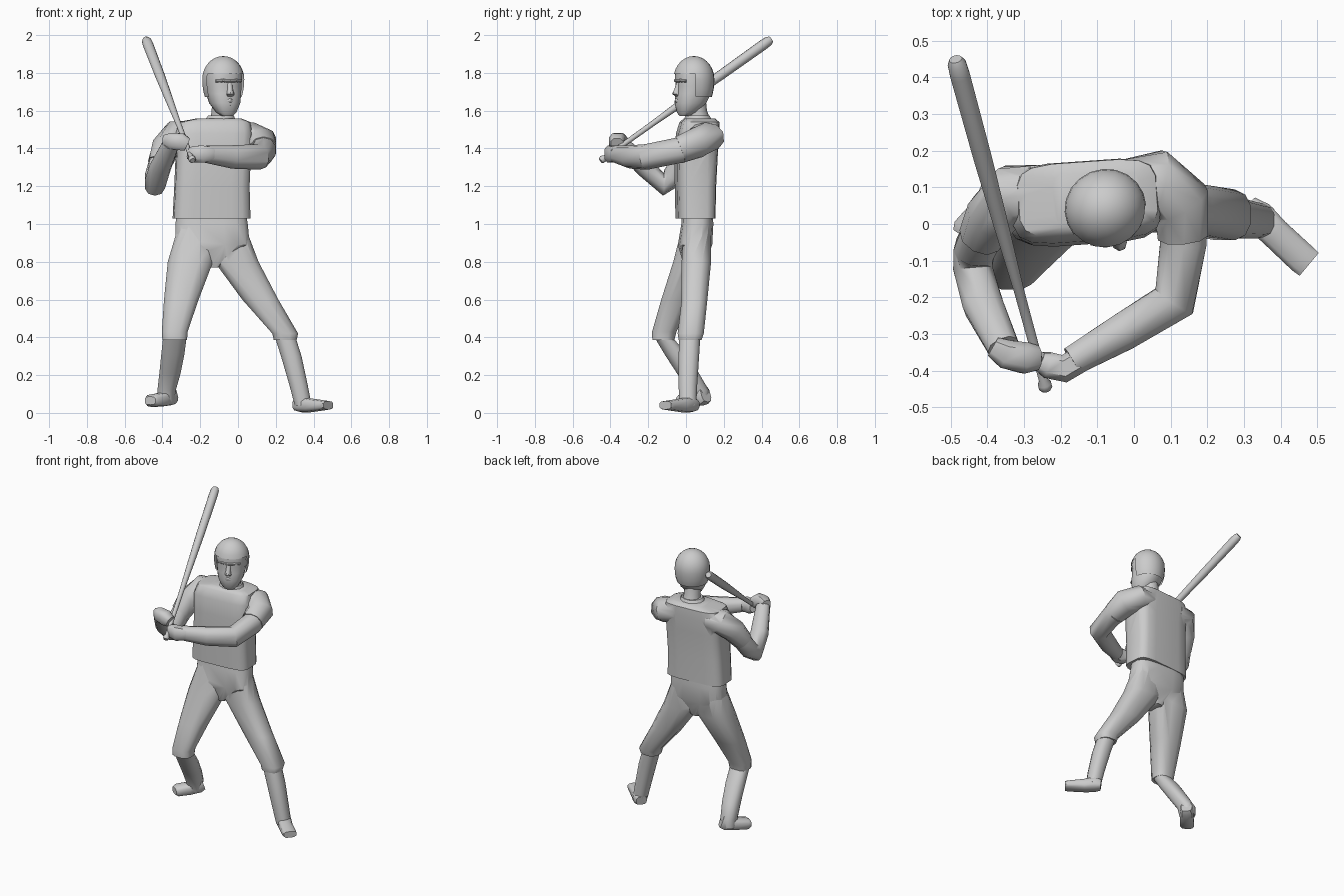
import bpy, bmesh, math
from mathutils import Vector, Matrix

Z = Vector((0, 0, 1))


def smooth(ob, angle=45):
    bpy.ops.object.select_all(action='DESELECT')
    ob.select_set(True)
    bpy.context.view_layer.objects.active = ob
    bpy.ops.object.shade_smooth_by_angle(angle=math.radians(angle))


def finish(name, bm, mat=None):
    if mat:
        bm.transform(mat)
    bmesh.ops.recalc_face_normals(bm, faces=bm.faces)
    me = bpy.data.meshes.new(name)
    bm.to_mesh(me)
    bm.free()
    ob = bpy.data.objects.new(name, me)
    bpy.context.collection.objects.link(ob)
    smooth(ob)
    return ob


def fuse(base, *others):
    """Union the other solids into base and remove them."""
    for o in others:
        mod = base.modifiers.new("union", 'BOOLEAN')
        mod.operation, mod.solver, mod.object = 'UNION', 'EXACT', o
        bpy.context.view_layer.objects.active = base
        bpy.ops.object.modifier_apply(modifier=mod.name)
        bpy.data.objects.remove(o)
    smooth(base)


def loft(name, rings, n=12, p=2.0, flat=False, mat=None):
    """Skin rings (x, y, z, half_width, half_height); flat keeps every ring horizontal."""
    bm = bmesh.new()
    c = [Vector(r[:3]) for r in rings]
    loops = []
    for i, r in enumerate(rings):
        if flat:
            u, v = Vector((1, 0, 0)), Vector((0, 1, 0))
        else:
            t = Vector()
            if i > 0:
                t += (c[i] - c[i - 1]).normalized()
            if i < len(c) - 1:
                t += (c[i + 1] - c[i]).normalized()
            t.normalize()
            u = t.cross(Z).normalized()
            v = u.cross(t)
        loop = []
        for k in range(n):
            a = 2 * math.pi * (k + 0.5) / n
            co, si = math.cos(a), math.sin(a)
            e = 2 / p
            loop.append(bm.verts.new(c[i] + u * r[3] * math.copysign(abs(co) ** e, co)
                                     + v * r[4] * math.copysign(abs(si) ** e, si)))
        loops.append(loop)
    for a, b in zip(loops, loops[1:]):
        for k in range(n):
            bm.faces.new((a[k], a[(k + 1) % n], b[(k + 1) % n], b[k]))
    bm.faces.new(loops[0])
    bm.faces.new(loops[-1])
    return finish(name, bm, mat)


# Jersey body with short sleeves, and collar
TURN = Matrix.Translation((-.14, .05, 0)) @ Matrix.Rotation(math.radians(4), 4, 'Z')
jersey = loft("jersey", [(0, 0, 1.03, .205, .1), (.002, 0, 1.2, .198, .104),
                         (.01, .003, 1.38, .198, .11), (.01, .012, 1.48, .205, .11),
                         (.015, .02, 1.54, .19, .1), (.04, .018, 1.558, .12, .08)],
              n=16, p=4.5, flat=True, mat=TURN)
rear_sleeve = loft("rear_sleeve", [(-.25, .09, 1.475, .075, .07), (-.33, .08, 1.47, .085, .08),
                                   (-.385, .025, 1.4, .075, .076), (-.415, -.03, 1.32, .063, .064)],
                   n=10, p=2.2)
front_sleeve = loft("front_sleeve", [(-.02, .1, 1.48, .08, .06), (.06, .11, 1.462, .096, .08),
                                     (.125, .06, 1.43, .086, .082), (.133, -.03, 1.395, .072, .072)],
                    n=10, p=2.2)
fuse(jersey, rear_sleeve, front_sleeve)
loft("collar", [(-.095, .065, 1.54, .09, .08), (-.09, .06, 1.575, .07, .066)], n=12, flat=True)

# Trousers: hips and two legs fused
trousers = loft("trousers", [(-.14, .06, 1.06, .185, .082), (-.14, .06, 1.0, .194, .086),
                             (-.135, .048, .89, .2, .092), (-.13, .045, .77, .03, .055)],
                n=16, p=3, flat=True)
rear_leg = loft("rear_leg", [(-.225, .057, 1.0, .09, .075), (-.252, .03, .8, .123, .1),
                             (-.30, -.05, .6, .094, .083), (-.335, -.115, .43, .07, .066),
                             (-.335, -.12, .385, .067, .06)], n=12, p=2.7, flat=True)
front_leg = loft("front_leg", [(-.055, .06, 1.0, .09, .075), (-.008, .055, .8, .12, .08),
                               (.118, .045, .6, .098, .07), (.25, .025, .42, .07, .071),
                               (.25, .022, .385, .062, .062)], n=12, p=2.7, flat=True)
fuse(trousers, rear_leg, front_leg)

# Stockings
loft("rear_stocking", [(-.335, -.115, .395, .064, .05), (-.345, -.055, .31, .063, .06),
                       (-.36, .01, .21, .058, .06), (-.378, .065, .12, .05, .058),
                       (-.382, .07, .06, .045, .05)], n=12, p=2.4, flat=True)
loft("front_stocking", [(.252, .02, .395, .056, .057), (.282, .015, .3, .056, .056),
                        (.32, .01, .15, .05, .051), (.345, .01, .04, .046, .046)],
     n=12, p=2.4, flat=True)

# Shoes
loft("rear_shoe", [(-.345, .105, .1, .035, .045), (-.365, .085, .09, .045, .052),
                   (-.405, .035, .07, .045, .037), (-.455, -.02, .065, .045, .034),
                   (-.465, -.035, .065, .035, .022)], n=10, p=3)
loft("front_shoe", [(.31, .045, .04, .035, .03), (.34, .02, .045, .046, .043),
                    (.385, -.025, .04, .043, .037), (.46, -.095, .04, .044, .026),
                    (.478, -.11, .04, .042, .022)], n=10, p=3)

# Bare arms from sleeve to wrist
loft("rear_arm", [(-.41, -.02, 1.33, .06, .06), (-.435, -.07, 1.25, .058, .06),
                  (-.44, -.12, 1.21, .056, .06), (-.412, -.22, 1.3, .057, .052),
                  (-.355, -.34, 1.425, .045, .042)], n=10, p=2.3)
loft("front_arm", [(.133, -.02, 1.394, .067, .07), (.135, -.05, 1.388, .066, .068),
                   (.11, -.21, 1.355, .063, .068), (-.03, -.295, 1.355, .054, .062),
                   (-.17, -.375, 1.37, .042, .046)], n=10, p=2.3)

# Hands gripping the handle
loft("rear_hand", [(-.385, -.335, 1.44, .03, .033), (-.35, -.355, 1.44, .042, .045),
                   (-.3, -.365, 1.435, .045, .048), (-.268, -.365, 1.42, .035, .037)], n=8, p=3)
loft("front_hand", [(-.14, -.365, 1.37, .038, .038), (-.19, -.395, 1.37, .04, .048),
                    (-.235, -.385, 1.37, .038, .045), (-.258, -.375, 1.375, .028, .032)], n=8, p=3)

# Bat, turned along its own axis
knob, tip = Vector((-.24, -.452, 1.335)), Vector((-.487, .45, 1.978))
profile = [(0, .014), (.006, .019), (.018, .019), (.028, .013), (.3, .0145), (.5, .021),
           (.7, .026), (.95, .028), (.985, .026), (1, .018)]
loft("bat", [(*knob.lerp(tip, t), r, r) for t, r in profile], n=12)

# Neck and head, turned toward the front foot
loft("neck", [(-.09, .07, 1.55, .06, .06), (-.088, .055, 1.6, .054, .056),
              (-.085, .045, 1.68, .054, .058)], n=10, flat=True)
H = Matrix.Translation((-.078, .042, 0)) @ Matrix.Rotation(math.radians(22), 4, 'Z')
loft("head", [(0, -.055, 1.572, .03, .024), (0, -.042, 1.592, .054, .05),
              (0, -.02, 1.64, .08, .082), (0, -.005, 1.69, .09, .094),
              (0, 0, 1.73, .093, .094), (0, 0, 1.78, .096, .1), (0, 0, 1.81, .09, .095)],
     n=16, p=2.4, flat=True, mat=H)
loft("nose", [(0, -.088, 1.675, .02, .014), (0, -.096, 1.688, .022, .028),
              (0, -.092, 1.72, .014, .016), (0, -.088, 1.75, .014, .01)], n=8, flat=True, mat=H)
loft("brow", [(-.07, -.068, 1.757, .012, .009), (-.035, -.088, 1.76, .013, .01),
              (0, -.092, 1.757, .012, .01), (.035, -.088, 1.76, .013, .01),
              (.07, -.068, 1.757, .012, .009)], n=8, mat=H)
for name, z, y, h in (("upper_lip", 1.655, -.098, .012), ("lower_lip", 1.632, -.09, .008)):
    loft(name, [(-.036, y + .016, z - .008, .008, h * .6), (0, y, z, .011, h),
                (.036, y + .016, z - .008, .008, h * .6)], n=8, mat=H)

# Helmet: shell with the face opening cut away
bm = bmesh.new()
bmesh.ops.create_uvsphere(bm, u_segments=20, v_segments=14, radius=1)
cut = []
for f in bm.faces:
    m = f.calc_center_median()
    if m.z < -.8 or (m.y < -.3 and m.z < .22):
        cut.append(f)
bmesh.ops.delete(bm, geom=cut, context='FACES')
for v in bm.verts:
    if v.co.z < 0:
        w = math.hypot(v.co.x, v.co.y)
        v.co.x *= (.65 + .35 * w) / w
        v.co.y *= (.65 + .35 * w) / w
bm.transform(H @ Matrix.Translation((0, 0, 1.767)) @ Matrix.Diagonal((.112, .108, .122, 1)))
helmet = finish("helmet", bm)
